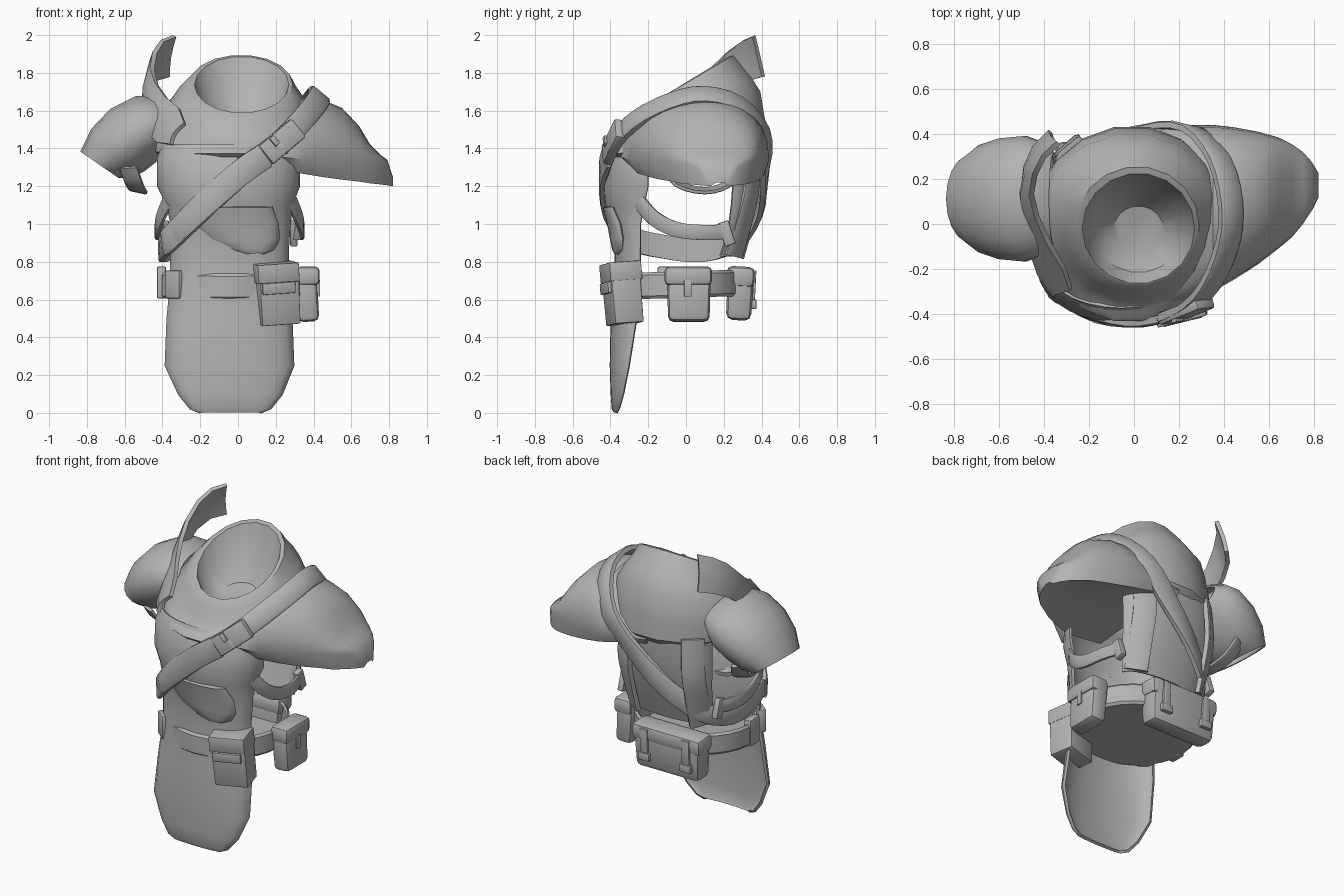
import bpy, bmesh, math
from mathutils import Vector, Matrix

if "Cube" in bpy.data.objects:
    bpy.data.objects.remove(bpy.data.objects["Cube"])

GREY = bpy.data.materials.new("plain_grey")
GREY.diffuse_color = (0.45, 0.45, 0.45, 1)
GREY.use_nodes = True
GREY.node_tree.nodes["Principled BSDF"].inputs["Base Color"].default_value = GREY.diffuse_color
MID = -0.045  # centre line of the torso


def finish(name, bm, thick=0.0, bevel=0.0, offset=0.0, angle=40):
    bmesh.ops.recalc_face_normals(bm, faces=bm.faces)
    me = bpy.data.meshes.new(name)
    bm.to_mesh(me)
    bm.free()
    ob = bpy.data.objects.new(name, me)
    bpy.context.collection.objects.link(ob)
    me.materials.append(GREY)
    if thick:
        m = ob.modifiers.new("thickness", 'SOLIDIFY')
        m.thickness, m.offset = thick, offset
    if bevel:
        m = ob.modifiers.new("bevel", 'BEVEL')
        m.width, m.segments = bevel, 2
    bpy.ops.object.select_all(action='DESELECT')
    ob.select_set(True)
    bpy.context.view_layer.objects.active = ob
    bpy.ops.object.convert(target='MESH')
    bpy.ops.object.shade_smooth_by_angle(angle=math.radians(angle))
    return ob


def loft(name, rings, around=True, along=False, caps=(), **kw):
    """Skin a list of equal-length point rings."""
    bm = bmesh.new()
    rows = [[bm.verts.new(p) for p in r] for r in rings]
    n, m = len(rows), len(rows[0])
    for i in range(n if along else n - 1):
        a, b = rows[i], rows[(i + 1) % n]
        for j in range(m if around else m - 1):
            k = (j + 1) % m
            bm.faces.new((a[j], a[k], b[k], b[j]))
    for c in caps:
        bm.faces.new(rows[c])
    return finish(name, bm, **kw)


def box(name, centre, size, rot=(0, 0, 0), taper=1.0, bevel=0.015):
    bm = bmesh.new()
    bmesh.ops.create_cube(bm, size=1)
    for v in bm.verts:
        if v.co.z < 0:
            v.co.x *= taper
            v.co.y *= taper
        v.co = Vector((v.co.x * size[0], v.co.y * size[1], v.co.z * size[2]))
    R = Matrix.Identity(3)
    for ang, ax in zip(rot, 'XYZ'):
        R = Matrix.Rotation(math.radians(ang), 3, ax) @ R
    bmesh.ops.transform(bm, matrix=Matrix.Translation(centre) @ R.to_4x4(), verts=bm.verts)
    return finish(name, bm, bevel=bevel, angle=35)


def spline(pts, closed, steps=3):
    P = [Vector(p) for p in pts]
    n, out = len(P), []
    get = (lambda i: P[i % n]) if closed else (lambda i: P[min(max(i, 0), n - 1)])
    for i in range(n if closed else n - 1):
        a, b, c, d = (get(i + k) for k in (-1, 0, 1, 2))
        for s in range(steps):
            t = s / steps
            out.append(0.5 * (2 * b + (c - a) * t + (2 * a - 5 * b + 4 * c - d) * t * t
                              + (3 * b - a - 3 * c + d) * t ** 3))
    return out if closed else out + [P[-1]]


def band(name, pts, half, thick, closed=False, centre=None, lift=0.0):
    """Flat strap following a path, its face turned away from the body."""
    path = spline(pts, closed)
    n, rings = len(path), []
    for i, p in enumerate(path):
        nxt = path[(i + 1) % n] if closed else path[min(i + 1, n - 1)]
        prv = path[i - 1] if closed else path[max(i - 1, 0)]
        t = (nxt - prv).normalized()
        o = p - Vector(centre) if centre else Vector((p.x, p.y, max(p.z - 1.35, 0) * 1.6))
        w = t.cross(o).normalized()
        o = w.cross(t).normalized()
        q, h = p + o * lift, o * thick / 2
        rings.append([q - w * half - h, q - w * half + h * .5, q - w * half * .8 + h,
                      q + w * half * .8 + h, q + w * half + h * .5, q + w * half - h])
    return loft(name, rings, along=closed, caps=() if closed else (0, -1))


def ellipse(cx, cy, rx, ry, z0, slope, n=18):
    pts = []
    for i in range(n):
        a = 2 * math.pi * i / n
        y = cy + ry * math.sin(a)
        pts.append((cx + rx * math.cos(a), y, z0 + slope * y))
    return pts


def shell(name, rows, n=14, thick=0.018, power=1.0):
    """Half wrap: rows of z, left, right, y at the middle, y at the sides."""
    rings = []
    for z, xl, xr, ym, ys in rows:
        ring = []
        for j in range(n + 1):
            a = math.pi * (j / n - 0.5)
            ring.append(((xl + xr) / 2 + (xr - xl) / 2 * math.sin(a),
                         ys + (ym - ys) * math.cos(a) ** power if 0 < j < n else ys, z))
        rings.append(ring)
    return loft(name, rings, around=False, thick=thick)


# Chest front running down into the hanging tabard
shell("chest_and_tabard", [
    (1.42, -.39, .28, -.365, -.18), (1.35, -.42, .32, -.405, -.2), (1.2, -.42, .32, -.43, -.2),
    (1.1, -.37, .28, -.42, -.22), (1.0, -.35, .27, -.385, -.24), (.85, -.35, .26, -.37, -.24),
    (.7, -.35, .26, -.37, -.24), (.5, -.37, .28, -.39, -.26), (.25, -.38, .29, -.395, -.3),
    (.1, -.31, .23, -.39, -.33), (.025, -.25, .17, -.385, -.35), (.005, -.2, .12, -.375, -.36)])

# Back plate with a raised strap down each side
shell("back_plate", [
    (1.38, -.36, .29, .39, .25), (1.25, -.36, .29, .385, .25), (1.1, -.35, .28, .36, .24),
    (.95, -.34, .27, .31, .22), (.83, -.31, .24, .27, .18)])
for s in (1, -1):
    band("back_strap", [(MID + s * .24, .335, 1.42), (MID + s * .25, .345, 1.2), (MID + s * .25, .315, 1.05),
                        (MID + s * .24, .25, .83)], .07, .035)

# Rounded belly flap below the chest
shell("belly_flap", [
    (1.09, -.22, .17, -.43, -.385), (1.0, -.22, .205, -.405, -.345), (.92, -.17, .21, -.39, -.33),
    (.87, -.06, .18, -.38, -.335), (.85, .04, .13, -.37, -.355)], thick=.025)

# Cowl: bowl, sloping rim, folds and hem
loft("cowl", [
    ellipse(.02, -.02, .11, .1, 1.53, .3), ellipse(.02, -.02, .205, .195, 1.62, .5),
    ellipse(.02, -.02, .25, .245, 1.75, .61), ellipse(.015, -.01, .275, .265, 1.745, .59),
    ellipse(0, 0, .325, .305, 1.68, .5), ellipse(0, .005, .365, .345, 1.62, .46),
    ellipse(-.01, .01, .42, .39, 1.55, .38), ellipse(-.01, .005, .44, .425, 1.455, .15),
    ellipse(-.01, .0, .44, .438, 1.385, .03), ellipse(-.01, .0, .4, .41, 1.355, .02)],
    caps=(0,))

# Cape over one shoulder, its hem tucked inwards underneath
cape = []
for x, y0, y1, top, hem, low in [
        (0, -.37, .42, 1.45, 1.37, 1.33), (.15, -.365, .43, 1.51, 1.36, 1.31),
        (.27, -.335, .44, 1.6, 1.35, 1.28), (.35, -.3, .44, 1.675, 1.34, 1.265),
        (.44, -.25, .43, 1.66, 1.34, 1.25), (.55, -.18, .41, 1.615, 1.335, 1.235),
        (.64, -.11, .385, 1.52, 1.335, 1.225), (.7, -.06, .355, 1.42, 1.33, 1.215),
        (.75, .0, .32, 1.37, 1.32, 1.21), (.79, .06, .275, 1.34, 1.3, 1.205),
        (.82, .12, .225, 1.25, 1.225, 1.2)]:
    yc, ry, ring = (y0 + y1) / 2, (y1 - y0) / 2, []
    for j in range(15):
        a = math.pi * j / 14
        ring.append((x, yc - ry * math.cos(a), hem + (top - hem) * math.sin(a) ** .8 if 0 < j < 14 else hem))
    ring += [(x, yc + ry * s, low + d) for s, d in ((.93, 0), (.6, .02), (-.2, .02), (-.85, 0))]
    cape.append(ring)
loft("shoulder_cape", cape, caps=(0, -1))

# Armoured sleeve on the other shoulder
sleeve = []
for ox, oz, ix, iz, ry in [(-.38, 1.64, -.34, 1.46, .2), (-.45, 1.67, -.38, 1.40, .25),
                           (-.54, 1.67, -.43, 1.34, .275), (-.67, 1.605, -.5, 1.285, .265),
                           (-.77, 1.5, -.57, 1.25, .235), (-.828, 1.38, -.63, 1.25, .185)]:
    ring = []
    for j in range(18):
        a = 2 * math.pi * j / 18
        s = (1 + math.cos(a)) / 2
        ring.append((ix + (ox - ix) * s, .112 + ry * math.sin(a), iz + (oz - iz) * s))
    sleeve.append(ring)
loft("shoulder_guard", sleeve, thick=.015)

# Broad curved neck guard rising to the back
guard = []
for x, y, lo, tx, ty, hi in [
        (-.35, -.32, 1.42, -.28, -.29, 1.53), (-.42, -.22, 1.43, -.31, -.2, 1.61),
        (-.46, -.1, 1.47, -.38, -.08, 1.67), (-.485, .03, 1.55, -.43, .03, 1.74),
        (-.49, .14, 1.63, -.455, .13, 1.82), (-.48, .25, 1.71, -.44, .22, 1.91),
        (-.44, .34, 1.76, -.4, .3, 1.97), (-.37, .41, 1.78, -.335, .36, 1.995)]:
    out = .02 if lo < 1.7 else .01
    guard.append([(x + (tx - x) * t - out * math.sin(math.pi * t), y + (ty - y) * t,
                   lo + (hi - lo) * t) for t in (0, .25, .5, .75, 1)])
loft("neck_guard", guard, around=False, thick=.025)

# Arm strap hanging under the sleeve
band("arm_strap", [(-.58, -.1, 1.3), (-.55, -.04, 1.21), (-.53, .1, 1.175), (-.55, .22, 1.21), (-.58, .28, 1.3)],
     .05, .02, centre=(-.48, .1, 1.4))

# Diagonal strap around the body
front = [(.21, -.39, 1.42), (.0, -.44, 1.26), (-.2, -.405, 1.08), (-.35, -.3, .93)]
band("diagonal_strap", [(.42, -.08, 1.65), (.34, -.275, 1.55)] + front + [
    (-.4, -.12, .88), (-.395, .08, .86), (-.31, .26, .92), (-.12, .38, 1.08), (.08, .42, 1.27),
    (.26, .42, 1.47), (.38, .29, 1.63), (.43, .1, 1.685)], .062, .035, closed=True)
band("strap_pad", [(.14, -.415, 1.36)] + front[1:] + [(-.385, -.25, .9)], .068, .03, lift=.005)
box("strap_buckle", (.23, -.385, 1.435), (.24, .055, .125), rot=(-10, -38, 22), bevel=.012)
for k in (-1, 1):
    box("buckle_slot", (.215 + .022 * k, -.417 + .01 * k, 1.42 - .02 * k), (.03, .02, .055),
        rot=(-10, -38, 22), bevel=.004)

# Side straps joining chest and back, one on each flank
for s in (1, -1):
    fx = lambda d: MID + s * d
    band("side_strap", [(fx(.33), -.25, 1.12), (fx(.37), -.17, 1.03), (fx(.385), -.05, .97),
                        (fx(.38), .1, .955), (fx(.335), .23, .96)], .04, .02)
    box("side_buckle", (fx(.34), .215, .95), (.04, .06, .13), rot=(18, 0, 0), bevel=.008)

# Belt ring, closed underneath
loft("belt", [ellipse(MID, -.045, .365 + d, .338 + d, z, .03, 28)
              for d, z in ((-.012, .74), (0, .75), (.013, .735), (.013, .625), (0, .61))], caps=(-1,))
box("belt_clip", (-.33, -.285, .68), (.1, .06, .15), rot=(0, 0, -40), bevel=.01)
box("belt_loop", (-.405, -.1, .69), (.05, .1, .17), bevel=.01)

# Front pouch with a stepped lid
turn = (4, -4, 14)
box("front_pouch", (.205, -.335, .615), (.215, .16, .29), rot=turn, taper=.97, bevel=.006)
box("front_pouch_lid", (.195, -.345, .745), (.225, .175, .1), rot=turn, bevel=.006)
box("front_pouch_clasp", (.215, -.42, .66), (.18, .03, .06), rot=turn, bevel=.006)

# Hip pouch
box("hip_pouch", (.365, .015, .625), (.12, .235, .285), rot=(0, -4, 0), taper=.93, bevel=.03)
box("hip_pouch_lid", (.37, .012, .725), (.125, .25, .1), bevel=.025)
box("hip_pouch_tab", (.43, .01, .66), (.01, .04, .09), bevel=.004)

# Wide back pouch with two straps
box("back_pouch", (-.1, .285, .63), (.48, .14, .28), rot=(-3, 0, 0), taper=.95, bevel=.035)
box("back_pouch_lid", (-.1, .288, .72), (.495, .15, .11), rot=(-3, 0, 0), bevel=.03)
for x in (-.25, .05):
    box("back_pouch_strap", (x, .358, .66), (.055, .02, .19), rot=(-3, 0, 0), bevel=.005)
    box("back_pouch_buckle", (x, .358, .575), (.08, .03, .05), bevel=.006)
